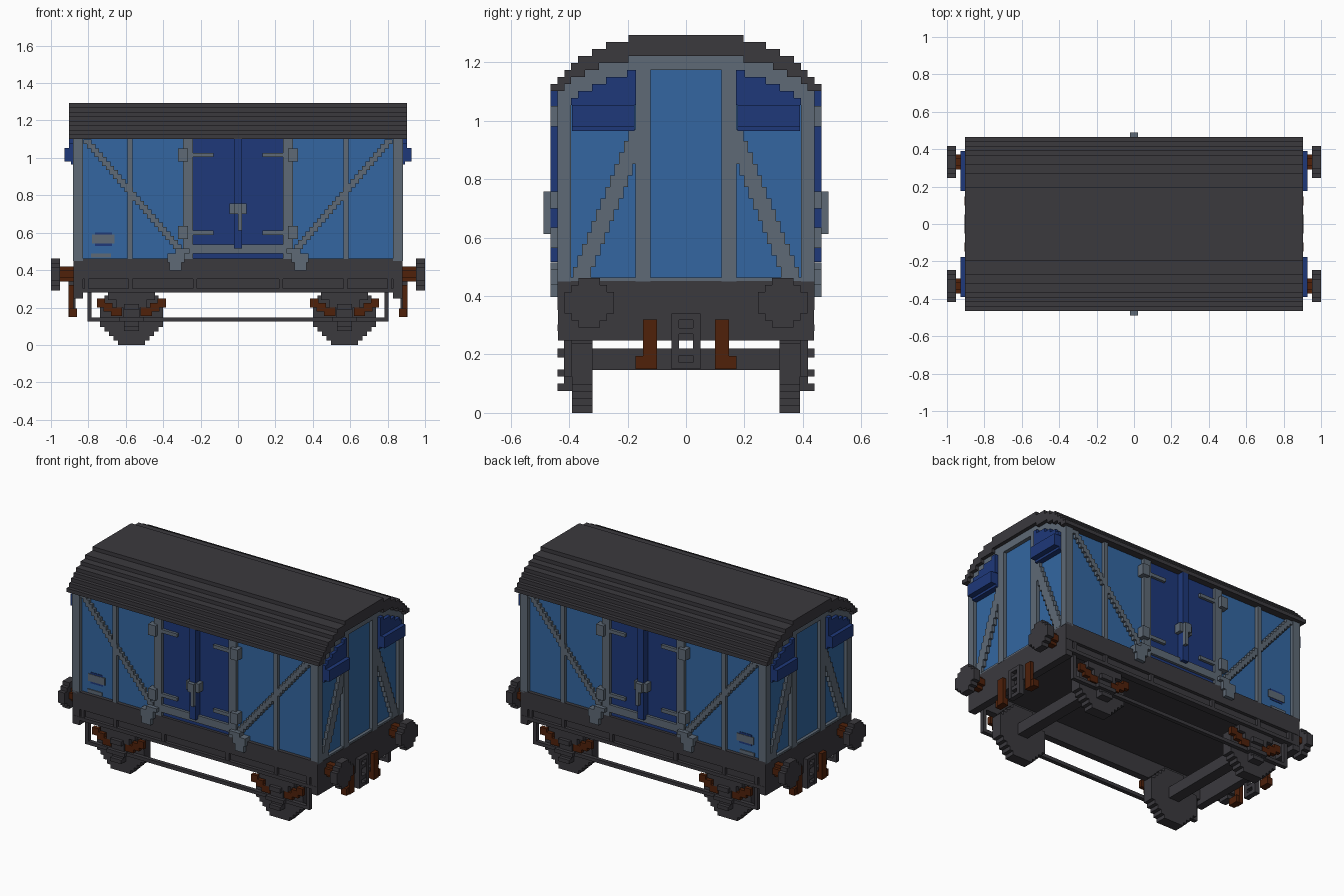
import bpy
import math

if "Cube" in bpy.data.objects:
    bpy.data.objects.remove(bpy.data.objects["Cube"], do_unlink=True)

V = 1 / 42   # block step across and along
H = 0.02395  # block step in height


def material(name, rgb):
    m = bpy.data.materials.new(name)
    m.use_nodes = True
    m.diffuse_color = (*rgb, 1)
    bsdf = next(n for n in m.node_tree.nodes if n.type == 'BSDF_PRINCIPLED')
    bsdf.inputs["Base Color"].default_value = (*rgb, 1)
    bsdf.inputs["Roughness"].default_value = 0.8
    return m


DARK = material("charcoal", (0.043, 0.041, 0.048))
BLUE = material("panel blue", (0.033, 0.134, 0.358))
NAVY = material("navy blue", (0.013, 0.040, 0.195))
GREY = material("frame grey", (0.112, 0.142, 0.180))
RUST = material("rust brown", (0.080, 0.015, 0.003))


def prism(points, axis, lo, hi):
    """Extrude a flat outline along x (points are y,z) or y (points are x,z)."""
    n = len(points)
    put = (lambda p, d: (d, p[0], p[1])) if axis == 'x' else (lambda p, d: (p[0], d, p[1]))
    verts = [put(p, lo) for p in points] + [put(p, hi) for p in points]
    faces = [list(range(n)), list(range(2 * n - 1, n - 1, -1))]
    faces += [[i, i + n, (i + 1) % n + n, (i + 1) % n] for i in range(n)]
    return verts, faces


def box(x0, x1, y0, y1, z0, z1):
    return prism([(x0, z0), (x1, z0), (x1, z1), (x0, z1)], 'y', y0, y1)


def part(name, mat, pieces, mirror=""):
    """Join solids into one object, mirrored across the named axes."""
    verts, faces = [], []
    for vs, fs in pieces:
        faces += [[i + len(verts) for i in f] for f in fs]
        verts += vs
    mesh = bpy.data.meshes.new(name)
    mesh.from_pydata(verts, [], faces)
    mesh.materials.append(mat)
    ob = bpy.data.objects.new(name, mesh)
    bpy.context.collection.objects.link(ob)
    bpy.context.view_layer.objects.active = ob
    ob.select_set(True)
    bpy.ops.object.mode_set(mode='EDIT')
    bpy.ops.mesh.select_all(action='SELECT')
    bpy.ops.mesh.normals_make_consistent(inside=False)
    bpy.ops.object.mode_set(mode='OBJECT')
    ob.select_set(False)
    if mirror:
        mod = ob.modifiers.new("Mirror", 'MIRROR')
        mod.use_axis = ("x" in mirror, "y" in mirror, False)
        mod.use_mirror_merge = False


def stepped(rows, centre=0):
    """Symmetric stepped outline from rows of (z0, z1, half width)."""
    side = [p for z0, z1, w in rows for p in ((w, z0), (w, z1))]
    return [(centre + w, z) for w, z in side] + [(centre - w, z) for w, z in reversed(side)]


def stair(a, b, width, step):
    """Stepped diagonal brace outline between two points, a below b."""
    n = round((b[1] - a[1]) / step)
    h = (b[1] - a[1]) / n
    left = []
    for i in range(n):
        u = a[0] + (b[0] - a[0]) * i / (n - 1)
        left += [(u, a[1] + i * h), (u, a[1] + (i + 1) * h)]
    return left + [(u + width, z) for u, z in reversed(left)]


def courses(z, widths):
    return [((z + i) * H, (z + i + 1) * H, w * V) for i, w in enumerate(widths)]


def disc(cu, cz, r, n):
    """Stepped round outline made of n rows."""
    h = 2 * r / n
    odd = n % 2 / 2
    rows = []
    for i in range(n):
        t = abs(i + 0.5 - n / 2) * h
        w = (round(math.sqrt(r * r - t * t) / h - odd) + odd) * h
        rows.append((cz - r + i * h, cz - r + (i + 1) * h, w))
    return stepped(rows, cu)


# Roof shell and body core
EAVE = 46 * H
outer = courses(46, [19.5, 18.5, 17.5, 16.5, 15.5, 13.5, 11.5, 8.3])
inner = courses(46, [17.5, 16.5, 14.5, 12.5, 8.3])
part("roof", DARK, [prism(stepped(outer) + stepped(inner)[::-1], 'x', -38 * V, 38 * V)])
part("body_panels", BLUE, [prism(stepped([(0.44, EAVE, 17.5 * V)] + inner),
                                 'x', -36 * V, 36 * V)])

# End frames
E0, E1 = 35.5 * V, 37 * V
arch_out = [(44 * H, EAVE, 18.5 * V)] + inner
arch_in = courses(44, [16.5, 15.5, 13.5, 11.5, 8.5])
part("end_arch", GREY, [prism(stepped(arch_out) + stepped(arch_in)[::-1], 'x', E0, E1)], "x")
part("corner_post", GREY, [box(0.829, E1, 16.5 * V, 18.5 * V, 0.45, 44 * H),
                           box(0.829, E1 - 0.002, 17.3 * V, 18.5 * V, 44 * H, EAVE)], "xy")
part("end_post", GREY, [box(E0, E1, 0.122, 0.172, 0.45, 49.2 * H)], "xy")
part("end_sill", GREY, [box(E0, E1 - 0.004, -0.41, 0.41, 0.445, 0.463)], "x")
part("end_brace", GREY, [prism(stair((0.325, 0.46), (0.135, 0.97), 0.062, 1.6 * V),
                               'x', E0, E1 - 0.003)], "xy")

# End ventilator hoods
hood = [(7.2, 44), (16.5, 44), (16.5, 45), (15.5, 45), (15.5, 46), (13.5, 46),
        (13.5, 47), (11.5, 47), (11.5, 48), (8.5, 48), (8.5, 49), (7.2, 49)]
part("ventilator", NAVY, [prism([(y * V, z * H) for y, z in hood], 'x', 36 * V, 38 * V - 0.002),
                          box(36 * V, 39 * V, 7.4 * V, 16.4 * V, 0.98, 44 * H),
                          box(36 * V, 37.5 * V, 7.4 * V, 16.4 * V, 0.965, 0.98)], "xy")

# Side framing
S0, S1, S2, S3 = 0.40, 18.5 * V, 19.5 * V, 20.5 * V
part("side_post", GREY, [box(0.564, 0.591, S0, S1, 0.46, EAVE),
                         box(0.24, 0.293, S0, S1, 0.46, EAVE)], "xy")
part("side_brace", GREY, [prism(stair((0.282, 0.49), (0.782, 1.098), 0.045, V),
                                'y', S0, S1 - 0.003)], "xy")
part("brace_foot", GREY, [box(0.285, 0.377, S0, S2, 0.44, 0.49),
                          box(0.302, 0.366, S0, S2, 0.397, 0.44),
                          box(0.26, 0.335, S0, S2, 0.49, 0.515)], "xy")

# Double doors with hinges and latch
part("door", NAVY, [box(-0.241, 0.241, S0, 0.423, 0.46, EAVE)], "y")
part("door_centre_strip", NAVY, [box(-0.022, 0.022, S0, S2, 0.516, EAVE)], "y")
part("door_threshold", GREY, [box(-0.241, 0.241, S0, S1, 0.49, 0.538)], "y")
hinges = []
for z in (1.015, 0.60):
    hinges += [box(0.268, 0.32, S0, S2, z - 0.035, z + 0.035),
               box(0.13, 0.268, S0, S1, z - 0.011, z + 0.011)]
part("door_hinge", GREY, hinges, "xy")
part("door_latch", GREY, [box(-0.045, 0.045, S0, S2 + 0.002, 0.70, 0.757),
                          box(-0.022, 0.022, S2, S3, 0.70, 0.757),
                          box(0, 0.022, S2, S3, 0.612, 0.70)], "y")

# Number plates at the same end of both sides
part("plate_backing", NAVY, [box(-0.765, -0.675, 0.41, 0.42, 0.53, 0.602)], "y")
part("number_plate", GREY, [box(-0.78, -0.66, 0.41, 0.423, 0.543, 0.59),
                            box(-0.785, -0.68, 0.41, 0.423, 0.468, 0.49)], "y")

# Underframe: channel-shaped side sills with ribs, floor and end beams
sill = [box(-0.877, 0.877, 0.395, S1, 0.352, 0.463),
        box(-0.877, 0.877, 0.395, S1, 0.28, 0.302),
        box(-0.87, 0.87, 0.395, 0.419, 0.29, 0.36)]
sill += [box(x - 0.011, x + 0.011, 0.40, S1 - 0.002, 0.29, 0.36)
         for x in (-0.81, -0.575, -0.23, 0.23, 0.575, 0.81)]
part("side_sill", DARK, sill, "y")
part("floor", DARK, [box(-0.85, 0.85, -0.41, 0.41, 0.40, 0.455)])
part("end_beam", DARK, [box(0.83, 0.879, -S1 + 0.002, S1 - 0.002, 0.247, 0.452)], "x")

# Buffers
part("buffer_stem", RUST, [prism(disc(0.331, 0.38, 0.04, 4), 'x', 0.87, 0.96)], "xy")
part("buffer_head", DARK, [prism(disc(0.331, 0.377, 0.085, 7), 'x', 0.953, 1.0)], "xy")

# Coupling and hanging end brackets
part("coupling", DARK, [box(0.87, 0.905, 0.024, 0.05, 0.15, 0.34),
                        box(0.87, 0.905, -0.03, 0.03, 0.318, 0.34),
                        box(0.87, 0.903, -0.03, 0.03, 0.27, 0.29),
                        box(0.87, 0.903, -0.03, 0.03, 0.196, 0.22),
                        box(0.87, 0.903, -0.03, 0.03, 0.15, 0.173)], "xy")
part("end_bracket", RUST, [box(0.88, 0.905, 0.10, 0.148, 0.15, 0.32),
                           box(0.86, 0.90, 0.105, 0.172, 0.15, 0.195)], "xy")

# Wheels, axles, springs and axle guards
C = 0.57
part("wheel", DARK, [prism(disc(C, 0.168, 0.168, 14), 'y', 0.32, 0.39)], "xy")
part("axle", DARK, [box(C - 0.036, C + 0.036, -0.33, 0.33, 0.147, 0.22)], "x")
guard = [(0.075, 0.125, 0.04), (0.125, 0.15, 0.065), (0.15, 0.2, 0.045),
         (0.2, 0.24, 0.08), (0.24, 0.285, 0.125)]
part("axle_guard", DARK, [prism(stepped(guard, C), 'y', 0.385, 0.418),
                          box(C - 0.04, C + 0.04, 0.40, S1, 0.19, 0.22),
                          box(C - 0.064, C + 0.064, 0.40, S1, 0.124, 0.149),
                          box(C - 0.04, C + 0.04, 0.40, S1, 0.075, 0.10)], "xy")
leaves = []
for s in (-1, 1):
    for a, b, z0, z1 in ((0.05, 0.11, 0.155, 0.20), (0.10, 0.15, 0.178, 0.225),
                         (0.14, 0.185, 0.20, 0.247)):
        x0, x1 = sorted((C + s * a, C + s * b))
        leaves.append(box(x0, x1, 0.391, 0.416, z0, z1))
part("leaf_spring", RUST, leaves, "xy")

# Tie bar frame along each side
part("tie_bar", DARK, [box(-0.805, 0.805, 0.391, 0.417, 0.125, 0.147),
                       box(-0.805, -0.782, 0.391, 0.417, 0.147, 0.29),
                       box(0.782, 0.805, 0.391, 0.417, 0.147, 0.29)], "y")
